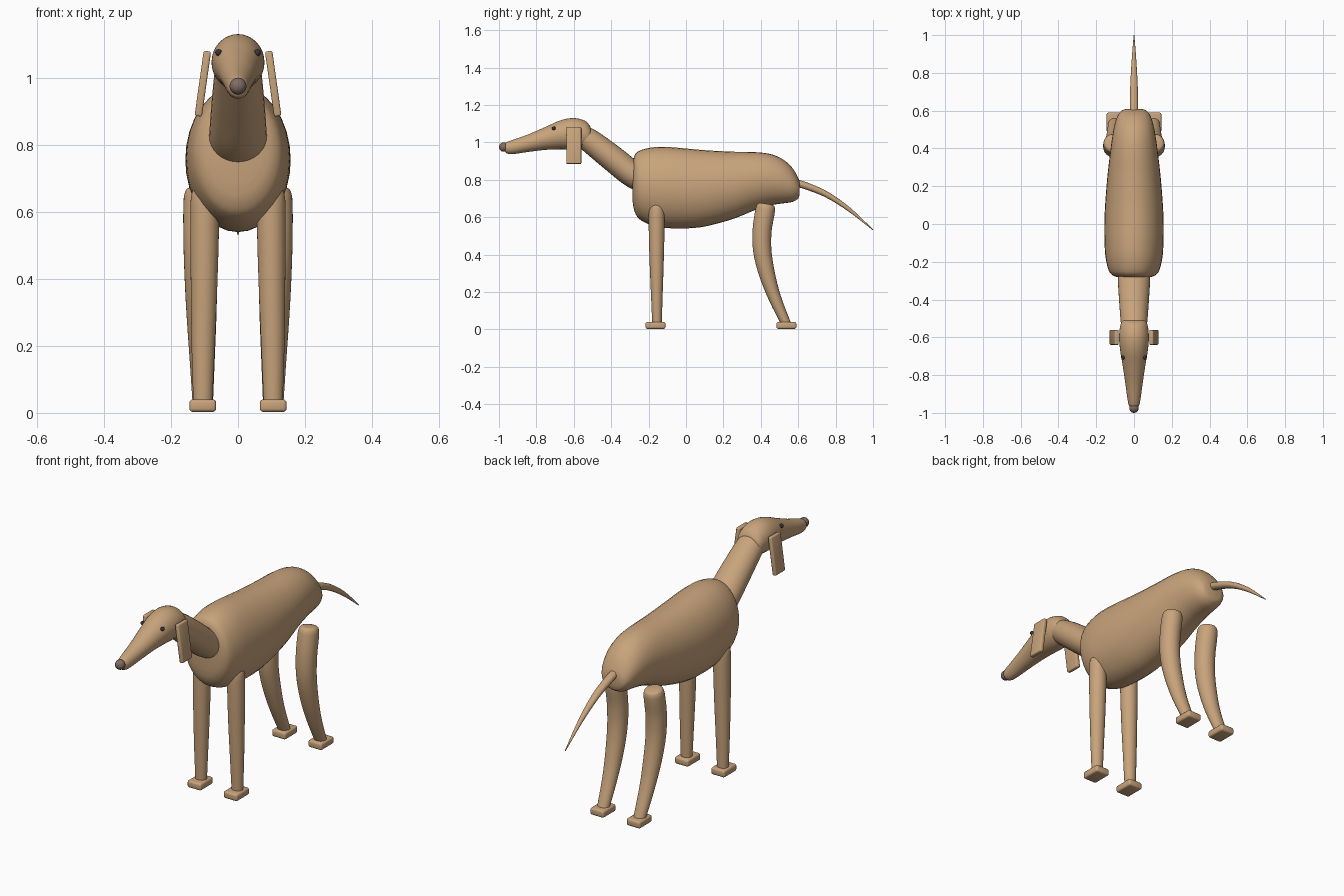
import bpy, bmesh, math
from mathutils import Vector

if "Cube" in bpy.data.objects:
    bpy.data.objects.remove(bpy.data.objects["Cube"])


def material(name, rgb):
    m = bpy.data.materials.new(name)
    m.diffuse_color = (*rgb, 1)
    m.use_nodes = True
    m.node_tree.nodes["Principled BSDF"].inputs["Base Color"].default_value = m.diffuse_color
    return m


TAN = material("tan_coat", (0.58, 0.37, 0.20))
NOSE = material("nose_brown", (0.22, 0.15, 0.13))
DARK = material("eye_dark", (0.04, 0.035, 0.04))


def finish(name, bm, mat, angle=50):
    bmesh.ops.recalc_face_normals(bm, faces=bm.faces)
    me = bpy.data.meshes.new(name)
    bm.to_mesh(me)
    bm.free()
    ob = bpy.data.objects.new(name, me)
    bpy.context.collection.objects.link(ob)
    me.materials.append(mat)
    bpy.ops.object.select_all(action='DESELECT')
    ob.select_set(True)
    bpy.context.view_layer.objects.active = ob
    bpy.ops.object.shade_smooth_by_angle(angle=math.radians(angle))
    return ob


def smooth_stations(st, steps):
    """Hermite curve through the stations."""
    pts = [Vector(s) for s in st]
    t = [0.0]
    for a, b in zip(pts, pts[1:]):
        t.append(t[-1] + (b - a).length)
    n = len(pts)
    tan = []
    for i in range(n):
        a, b = max(i - 1, 0), min(i + 1, n - 1)
        tan.append((pts[b] - pts[a]) / (t[b] - t[a]))
    out = []
    for i in range(n - 1):
        h = t[i + 1] - t[i]
        for k in range(steps):
            u = k / steps
            out.append(pts[i] * (2*u**3 - 3*u**2 + 1) + tan[i] * h * (u**3 - 2*u**2 + u)
                       + pts[i + 1] * (3*u**2 - 2*u**3) + tan[i + 1] * h * (u**3 - u**2))
    return out + [pts[-1]]


def loft(name, stations, upright=False, sides=32, steps=4):
    """Elliptical rings through stations (x, y, z, half width, half depth)."""
    st = smooth_stations(stations, steps)
    bm = bmesh.new()
    rings = []
    for i, s in enumerate(st):
        a, b = st[max(i - 1, 0)], st[min(i + 1, len(st) - 1)]
        d = Vector((0, b[1] - a[1], b[2] - a[2])).normalized()
        nrm = Vector((0, 0, 1)) if upright else Vector((0, -d.z, d.y))
        c = Vector(s[:3])
        rings.append([bm.verts.new(c + Vector((s[3] * math.cos(q), 0, 0)) + nrm * s[4] * math.sin(q))
                      for q in (2 * math.pi * j / sides for j in range(sides))])
    for r, q in zip(rings, rings[1:]):
        for j in range(sides):
            k = (j + 1) % sides
            bm.faces.new((r[j], r[k], q[k], q[j]))
    bm.faces.new(rings[0])
    bm.faces.new(rings[-1])
    return finish(name, bm, TAN)


def span(rows):
    """Side profile rows (y, top, bottom, half width) to loft stations."""
    return [(0, y, (t + b) / 2, w, (t - b) / 2) for y, t, b, w in rows]


def ball(name, centre, r, mat):
    bm = bmesh.new()
    bmesh.ops.create_uvsphere(bm, u_segments=24, v_segments=16, radius=r)
    bmesh.ops.translate(bm, verts=bm.verts, vec=centre)
    return finish(name, bm, mat)


def box(name, centre, size, bevel, tilt=0):
    bm = bmesh.new()
    bmesh.ops.create_cube(bm, size=1)
    bmesh.ops.scale(bm, verts=bm.verts, vec=size)
    bmesh.ops.bevel(bm, geom=bm.edges[:], offset=bevel, segments=3, profile=0.5, affect='EDGES')
    ob = finish(name, bm, TAN, 35)
    ob.location = centre
    ob.rotation_euler.y = tilt
    return ob


# torso: deep chest, tucked belly
loft("torso", span([
    (-0.285, .88, .68, .070), (-0.275, .93, .63, .107), (-0.25, .955, .59, .132),
    (-0.18, .973, .555, .150), (-0.10, .975, .542, .156), (0, .967, .54, .157),
    (0.10, .958, .55, .153), (0.25, .950, .59, .141), (0.38, .947, .642, .126),
    (0.46, .935, .665, .115), (0.52, .908, .674, .104), (0.57, .862, .682, .088),
    (0.60, .81, .70, .066), (0.608, .785, .72, .045)]), upright=True)

# neck
loft("neck", [(0, -.56, 1.04, .066, .058), (0, -.50, .998, .072, .065), (0, -.39, .912, .080, .070),
              (0, -.28, .826, .086, .071), (0, -.20, .79, .086, .070)])

# head with long tapering muzzle
loft("head", span([
    (-0.508, 1.07, 1.01, .045), (-0.515, 1.09, .985, .062), (-0.54, 1.115, .968, .073),
    (-0.60, 1.13, .962, .079), (-0.67, 1.118, .963, .073), (-0.75, 1.083, .960, .060),
    (-0.85, 1.040, .948, .045), (-0.93, 1.012, .937, .034), (-0.96, 1.0, .942, .027),
    (-0.97, .99, .955, .016)]), upright=True)
ball("nose", (0, -.975, .975), .025, NOSE)

# tail
loft("tail", [(0, .57, .788, .022, .020), (0, .64, .768, .022, .019), (0, .75, .722, .019, .016),
              (0, .87, .643, .012, .011), (0, 1.0, .532, .002, .002)], sides=20)

for side, s in (("right", 1), ("left", -1)):
    ball(f"eye_{side}", (s * .058, -.707, 1.075), .010, DARK)
    box(f"ear_{side}", (s * .105, -.60, .982), (.022, .08, .196), .006, -s * .14)

    # straight front leg with rounded shoulder
    loft(f"front_leg_{side}", [
        (s * .099, -.157, .683, .008, .008), (s * .099, -.157, .676, .027, .027),
        (s * .099, -.157, .655, .039, .039), (s * .099, -.157, .61, .043, .043),
        (s * .101, -.157, .40, .040, .039), (s * .104, -.156, .18, .034, .031),
        (s * .105, -.155, .02, .028, .025)])
    box(f"front_paw_{side}", (s * .105, -.163, .0215), (.08, .106, .037), .010)

    # bent hind leg
    loft(f"hind_leg_{side}", [
        (s * .112, .428, .672, .030, .030), (s * .112, .427, .665, .043, .045),
        (s * .112, .424, .64, .050, .052), (s * .112, .407, .53, .051, .051),
        (s * .111, .408, .42, .049, .049), (s * .109, .432, .30, .045, .043),
        (s * .107, .474, .17, .038, .034), (s * .105, .540, .02, .030, .025)])
    box(f"hind_paw_{side}", (s * .105, .537, .0215), (.08, .106, .037), .010)
